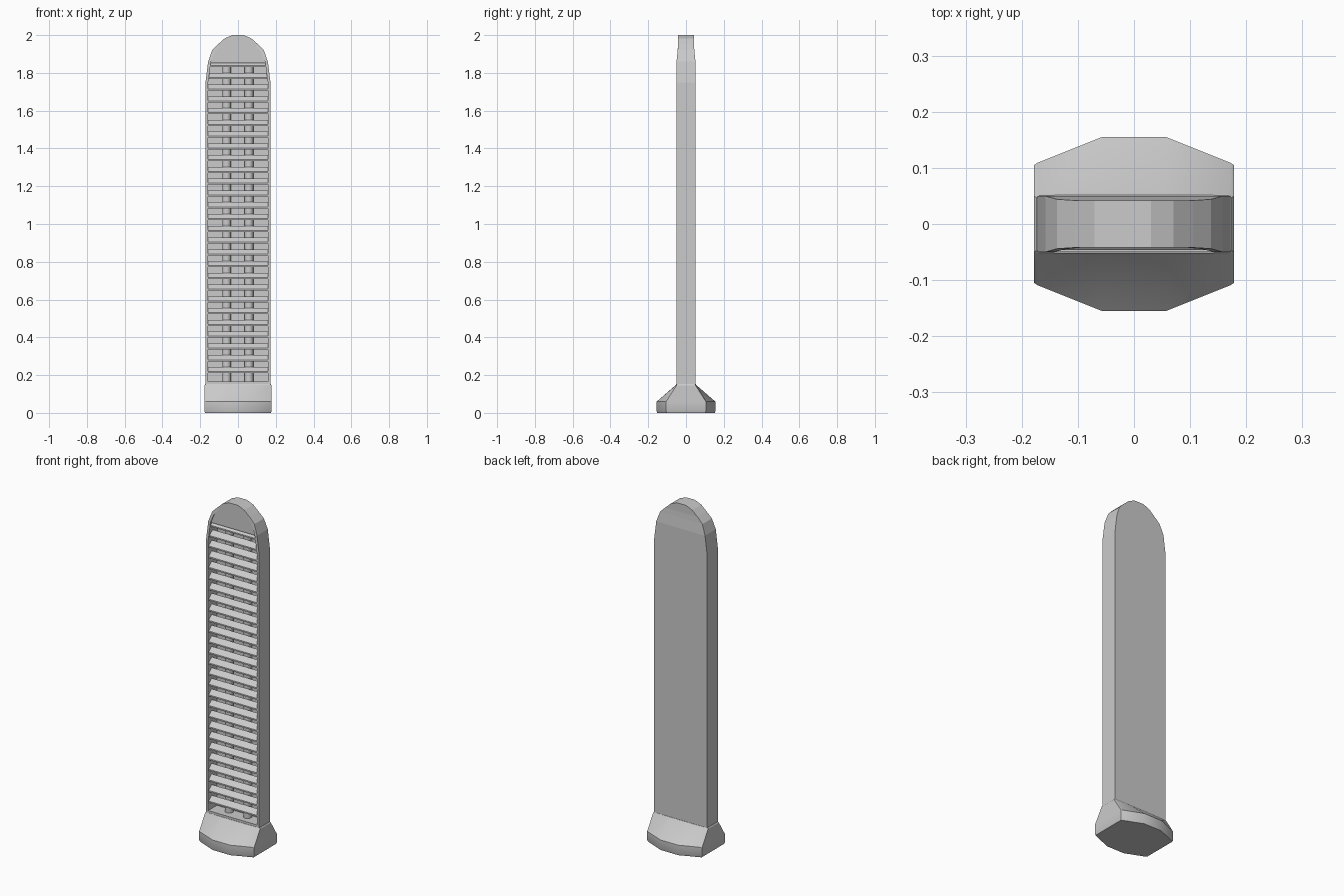
import bpy, bmesh, math

if "Cube" in bpy.data.objects:
    bpy.data.objects.remove(bpy.data.objects["Cube"])

def finish(name, bm, smooth=None):
    bmesh.ops.recalc_face_normals(bm, faces=bm.faces[:])
    me = bpy.data.meshes.new(name)
    bm.to_mesh(me)
    bm.free()
    ob = bpy.data.objects.new(name, me)
    bpy.context.collection.objects.link(ob)
    if smooth:
        bpy.context.view_layer.objects.active = ob
        ob.select_set(True)
        bpy.ops.object.shade_smooth_by_angle(angle=math.radians(smooth))
        ob.select_set(False)
    return ob

def loop(bm, half, yf):
    """Closed symmetric outline: right side upwards, then left side downwards."""
    right = [bm.verts.new((x, yf(z), z)) for x, z in half]
    left = [bm.verts.new((-x, yf(z), z)) for x, z in half]
    return right + left[::-1]

def bridge(bm, a, b):
    n = len(a)
    for i in range(n):
        j = (i + 1) % n
        bm.faces.new((a[i], a[j], b[j], b[i]))

def fill(bm, ring):
    n = len(ring)
    for i in range(n // 2 - 1):
        bm.faces.new((ring[i], ring[i + 1], ring[n - 2 - i], ring[n - 1 - i]))

def half_depth(z):
    t = min(max((z - 1.86) / 0.08, 0), 1)
    return 0.05 - 0.008 * t

# Housing: hollow rounded-top shell, open at the front
outer = [(0.172, 0.14), (0.172, 1.75), (0.158, 1.86), (0.137, 1.92),
         (0.105, 1.952), (0.07, 1.983), (0.03, 2.0)]
inner = [(0.158, 0.165), (0.158, 1.75), (0.143, 1.86), (0.122, 1.912),
         (0.094, 1.94), (0.063, 1.967), (0.026, 1.983)]
bm = bmesh.new()
back = loop(bm, outer, half_depth)
front = loop(bm, outer, lambda z: -half_depth(z))
rim = loop(bm, inner, lambda z: -half_depth(z))
floor = loop(bm, inner, lambda z: 0.03)
fill(bm, back)
bridge(bm, back, front)
bridge(bm, front, rim)
bridge(bm, rim, floor)
fill(bm, floor)
finish("housing", bm)

# Top cap plate set into the arch of the opening
bm = bmesh.new()
cap_half = [(0.145, 1.853)] + inner[2:]
cap_front = loop(bm, cap_half, lambda z: -0.0415)
cap_back = loop(bm, cap_half, lambda z: 0.03)
fill(bm, cap_front)
fill(bm, cap_back)
bridge(bm, cap_front, cap_back)
finish("top_cap", bm)

# Slanted grille slats
bm = bmesh.new()
for i in range(27):
    z = 0.227 + 0.0623 * i
    w = 0.158 if z < 1.77 else 0.158 - 0.136 * (z - 1.75)
    prof = [(-0.046, z - 0.016), (-0.046, z - 0.008),
            (-0.018, z + 0.016), (-0.018, z + 0.008)]
    a = [bm.verts.new((-w, y, h)) for y, h in prof]
    b = [bm.verts.new((w, y, h)) for y, h in prof]
    bridge(bm, a, b)
    bm.faces.new(a)
    bm.faces.new(b)
finish("grille_slats", bm)

# Two vertical rods behind the grille
for side, x in (("left", -0.06), ("right", 0.058)):
    bpy.ops.mesh.primitive_cylinder_add(vertices=20, radius=0.023, depth=1.69,
                                        location=(x, 0.006, 1.01))
    bpy.context.object.name = side + "_rod"
    bpy.ops.object.shade_smooth_by_angle(angle=math.radians(40))

# Foot: faceted plan, sloping in to the housing
def foot_ring(bm, z, xs, ys, xc, yc):
    half = [(xs, -ys + 0.004), (xs, ys - 0.004), (xs - 0.006, ys), (xc, yc)]
    pts = half + [(-x, y) for x, y in half[::-1]]
    pts += [(-xs + 0.006, -ys), (-xc, -yc), (xc, -yc), (xs - 0.006, -ys)]
    # order around the plan
    pts.sort(key=lambda p: math.atan2(p[1], p[0]))
    return [bm.verts.new((x, y, z)) for x, y in pts]

bm = bmesh.new()
pts = set()
rings = [foot_ring(bm, 0.0, 0.174, 0.106, 0.057, 0.152),
         foot_ring(bm, 0.008, 0.178, 0.109, 0.057, 0.155),
         foot_ring(bm, 0.06, 0.178, 0.109, 0.057, 0.155),
         foot_ring(bm, 0.146, 0.178, 0.054, 0.057, 0.056),
         foot_ring(bm, 0.152, 0.174, 0.051, 0.057, 0.052)]
for a, b in zip(rings, rings[1:]):
    bridge(bm, a, b)
bm.faces.new(rings[0])
bm.faces.new(rings[-1])
finish("foot", bm, 28)
